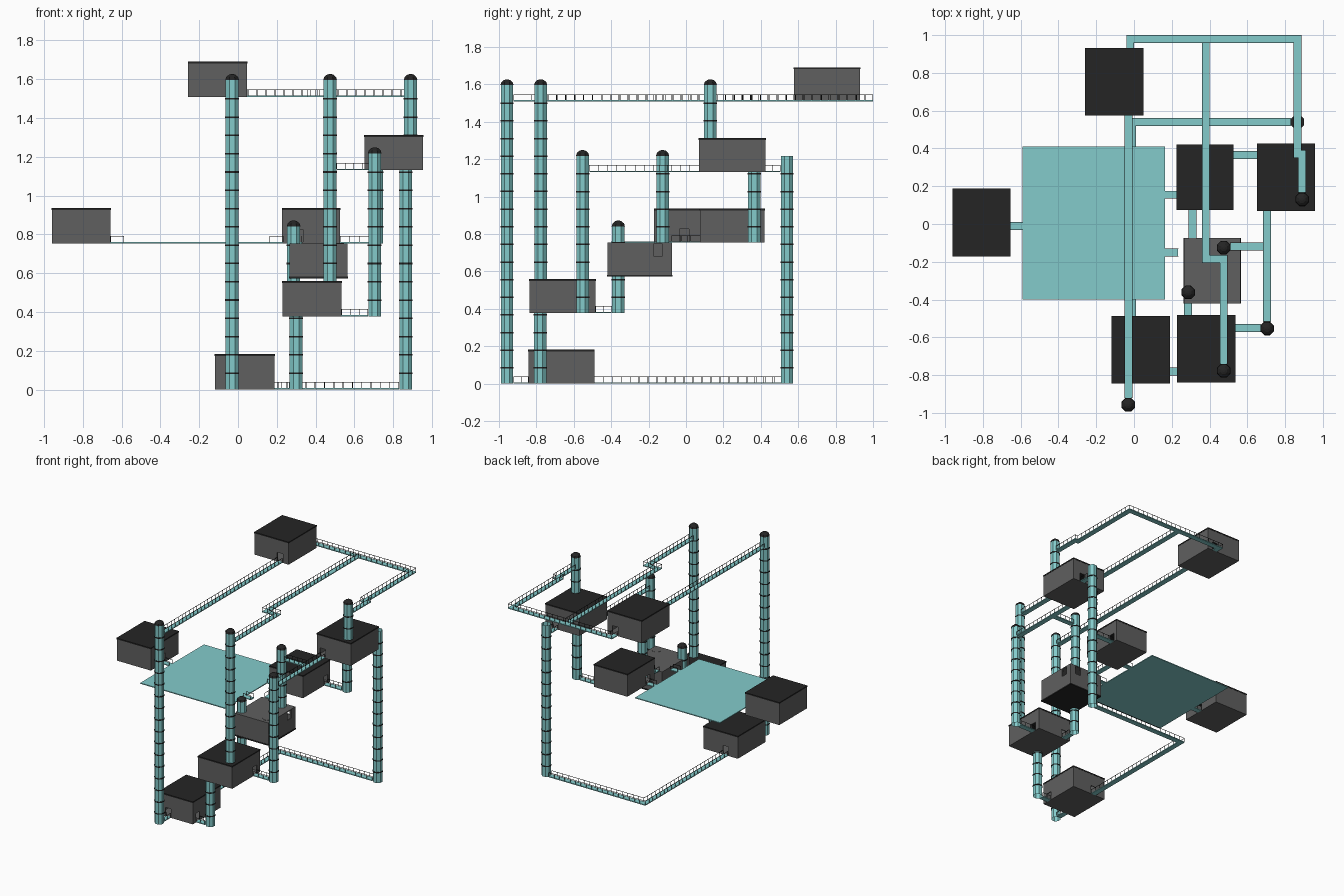
import bpy, bmesh
from math import cos, sin, pi
from mathutils import Vector, Matrix

if "Cube" in bpy.data.objects:
    bpy.data.objects.remove(bpy.data.objects["Cube"])

LEVEL = [0.0, 0.377, 0.754, 1.131, 1.509]   # storey heights
R = 0.036                                   # lift shaft radius
W = 0.021                                   # walkway half width
ROOM_H = 0.182


def material(name, rgb):
    m = bpy.data.materials.new(name)
    m.diffuse_color = (*rgb, 1)
    m.use_nodes = True
    m.node_tree.nodes["Principled BSDF"].inputs["Base Color"].default_value = m.diffuse_color
    return m


TEAL = material("teal", (0.23, 0.60, 0.60))
DARK = material("dark", (0.018, 0.018, 0.018))
GREY = material("wall_grey", (0.115, 0.115, 0.115))


def finish(bm, name, mat, recalc=True):
    if recalc:
        bmesh.ops.recalc_face_normals(bm, faces=bm.faces)
    me = bpy.data.meshes.new(name)
    bm.to_mesh(me)
    bm.free()
    me.materials.append(mat)
    ob = bpy.data.objects.new(name, me)
    bpy.context.collection.objects.link(ob)
    return ob


def box(bm, x0, x1, y0, y1, z0, z1):
    m = Matrix.Translation(((x0 + x1) / 2, (y0 + y1) / 2, (z0 + z1) / 2))
    m = m @ Matrix.Diagonal((abs(x1 - x0), abs(y1 - y0), abs(z1 - z0), 1))
    bmesh.ops.create_cube(bm, size=1, matrix=m)


def lathe(bm, x, y, profile, closed=False, n=8):
    rings = [[bm.verts.new((x + r * cos(2 * pi * (i + .5) / n), y + r * sin(2 * pi * (i + .5) / n), z))
              for i in range(n)] for r, z in profile]
    pairs = list(zip(rings, rings[1:])) + ([(rings[-1], rings[0])] if closed else [])
    for a, b in pairs:
        for i in range(n):
            j = (i + 1) % n
            bm.faces.new((a[i], a[j], b[j], b[i]))
    return rings


# Hollow room: floor, four walls with door gaps, dark roof
def room(name, x0, x1, y0, y1, lev, doors, flip=False):
    z, t, dw, dh = LEVEL[lev], 0.007, 0.025, 0.072
    bm = bmesh.new()
    box(bm, x0, x1, y0, y1, z, z + t)
    top = z + ROOM_H - 0.01
    for side in "WESN":
        along_y = side in "WE"
        a, b = (y0, y1) if along_y else (x0 + t, x1 - t)
        edge = {"W": x0, "E": x1 - t, "S": y0, "N": y1 - t}[side]

        def piece(p, q, za, zb):
            if along_y:
                box(bm, edge, edge + t, p, q, za, zb)
            else:
                box(bm, p, q, edge, edge + t, za, zb)
        start = a
        for p in sorted(d[1] for d in doors if d[0] == side):
            piece(start, p - dw, z + t, top)
            piece(p - dw, p + dw, z + dh, top)
            start = p + dw
        piece(start, b, z + t, top)
    roof = bmesh.new()
    o = 0.002
    box(roof, x0 - o, x1 + o, y0 - o, y1 + o, top, z + ROOM_H)
    if flip:     # this room hangs upside down beneath its own floor
        turn = Matrix.Translation((0.4, 0, z)) @ Matrix.Rotation(pi, 4, 'Y') @ Matrix.Translation((-0.4, 0, -z))
        for m in (bm, roof):
            m.transform(turn)
    finish(bm, name + "_walls", GREY)
    finish(roof, name + "_roof", DARK)


# Lift shaft: open tube, dark collars, domed cap
def shaft(name, x, y, lo, hi, inverted_cap=False):
    z0, z1 = LEVEL[lo], LEVEL[hi] + 0.087
    bm = bmesh.new()
    lathe(bm, x, y, [(R, z0), (R, z1)])
    finish(bm, name + "_tube", TEAL)
    bm = bmesh.new()
    step = (LEVEL[hi] - LEVEL[lo]) / (4 * (hi - lo))
    for i in range(1, 4 * (hi - lo) + 1):
        z = z0 + i * step - 0.01
        lathe(bm, x, y, [(R - .001, z - .004), (R + .003, z - .004),
                         (R + .003, z + .004), (R - .001, z + .004)], True)
    finish(bm, name + "_collars", DARK)
    bm = bmesh.new()
    base, s, k = (LEVEL[hi], -1, 0.97) if inverted_cap else (z1, 1, 1.06)
    prof = [(R * k * cos(a), base + s * 0.031 * sin(a)) for a in (0, pi / 6, pi / 3, pi * 0.44)]
    rings = lathe(bm, x, y, prof)
    bm.faces.new(rings[-1])
    bm.faces.new(rings[0])
    finish(bm, name + "_cap", DARK)


# Walkway: mitred deck along a path plus a railing on each side
def walkway(name, lev, *pts):
    z = LEVEL[lev]
    p = [Vector(q) for q in pts]
    dirs = [(b - a).normalized() for a, b in zip(p, p[1:])]
    norms = [Vector((-d.y, d.x)) for d in dirs]
    offs = [norms[0]] + [a + b for a, b in zip(norms, norms[1:])] + [norms[-1]]

    def line(w):
        return [a + n * w for a, n in zip(p, offs)]
    bm = bmesh.new()
    rows = [[bm.verts.new((q.x, q.y, h)) for q in line(w)]
            for w, h in ((W, z), (-W, z), (-W, z + .007), (W, z + .007))]
    for k in range(4):
        a, b = rows[k], rows[(k + 1) % 4]
        for i in range(len(p) - 1):
            bm.faces.new((a[i], a[i + 1], b[i + 1], b[i]))
    for end in (0, -1):
        bm.faces.new([r[end] for r in rows])
    finish(bm, name + "_deck", TEAL)
    bm = bmesh.new()
    r = 0.0013
    for w in (W - r, r - W):
        side = line(w)
        for a, b in zip(side, side[1:]):
            xs, ys = sorted((a.x, b.x)), sorted((a.y, b.y))
            box(bm, xs[0] - r, xs[1] + r, ys[0] - r, ys[1] + r, z + .035, z + .035 + 2 * r)
            n = max(1, round((b - a).length / 0.047))
            for i in range(n + 1):
                q = a.lerp(b, i / n)
                box(bm, q.x - r, q.x + r, q.y - r, q.y + r, z + .007, z + .035)
    finish(bm, name + "_railing", DARK)


# Rooms
room("ground_room", -.118, .188, -.843, -.49, 0, [("S", -.03), ("N", -.01), ("E", -.78)])
room("first_room", .23, .535, -.838, -.483, 1, [("E", -.55), ("N", .285)])
room("hanging_room", .236, .535, -.42, -.075, 2, [("W", -.15), ("N", .31)], flip=True)
room("middle_room", .228, .526, .075, .42, 2, [("W", .155), ("E", .365), ("S", .31)])
room("left_room", -.96, -.657, -.17, .185, 2, [("E", -.01)])
room("upper_room", .652, .955, .07, .425, 3, [("S", .705), ("N", .865)])
room("top_room", -.257, .047, .577, .93, 4, [("S", -.03), ("N", -.02)])

# Round hatch in the exposed floor of the hanging room
bm = bmesh.new()
hatch = lathe(bm, .514, -.36, [(R, LEVEL[2] - .002), (R, LEVEL[2] + .002)])
bm.faces.new(hatch[0])
bm.faces.new(hatch[1])
finish(bm, "floor_hatch", GREY)

# Open plaza
bm = bmesh.new()
box(bm, -.59, .165, -.40, .41, LEVEL[2], LEVEL[2] + .007)
finish(bm, "plaza", TEAL)

# Lift shafts
shaft("front_shaft", -.03, -.957, 0, 4)
shaft("ground_shaft", .30, -.78, 0, 1)
shaft("back_shaft", .865, .54, 0, 3, inverted_cap=True)
shaft("tall_shaft", .475, -.777, 1, 4)
shaft("right_shaft", .705, -.553, 1, 3)
shaft("hanging_shaft", .287, -.362, 1, 2)
shaft("inner_shaft", .475, -.125, 2, 3)
shaft("under_shaft", .715, .365, 2, 3)
shaft("upper_shaft", .89, .13, 3, 4)

# Walkways, ground to top
walkway("ground_front_walk", 0, (-.03, -.843), (-.03, -.921))
walkway("ground_side_walk", 0, (.188, -.78), (.264, -.78))
walkway("ground_back_walk", 0, (-.01, -.49), (-.01, .54), (.83, .54))
walkway("first_side_walk", 1, (.535, -.55), (.67, -.55))
walkway("first_back_walk", 1, (.285, -.483), (.285, -.398))
walkway("left_walk", 2, (-.657, -.01), (-.59, -.01))
walkway("plaza_back_walk", 2, (.165, .155), (.228, .155))
walkway("plaza_front_walk", 2, (.165, -.15), (.233, -.15))
walkway("middle_front_walk", 2, (.31, .075), (.31, -.075))
walkway("middle_side_walk", 2, (.526, .365), (.68, .365))
walkway("upper_front_walk", 3, (.705, -.517), (.705, .07))
walkway("upper_branch_walk", 3, (.51, -.12), (.684, -.12))
walkway("upper_back_walk", 3, (.865, .425), (.865, .505))
walkway("top_front_walk", 4, (-.03, -.921), (-.03, .577))
walkway("top_back_walk", 4, (-.02, .93), (-.02, .979), (.865, .979), (.865, .37), (.89, .37), (.89, .166))
walkway("top_branch_walk", 4, (.38, .958), (.38, -.185), (.475, -.185), (.475, -.741))
